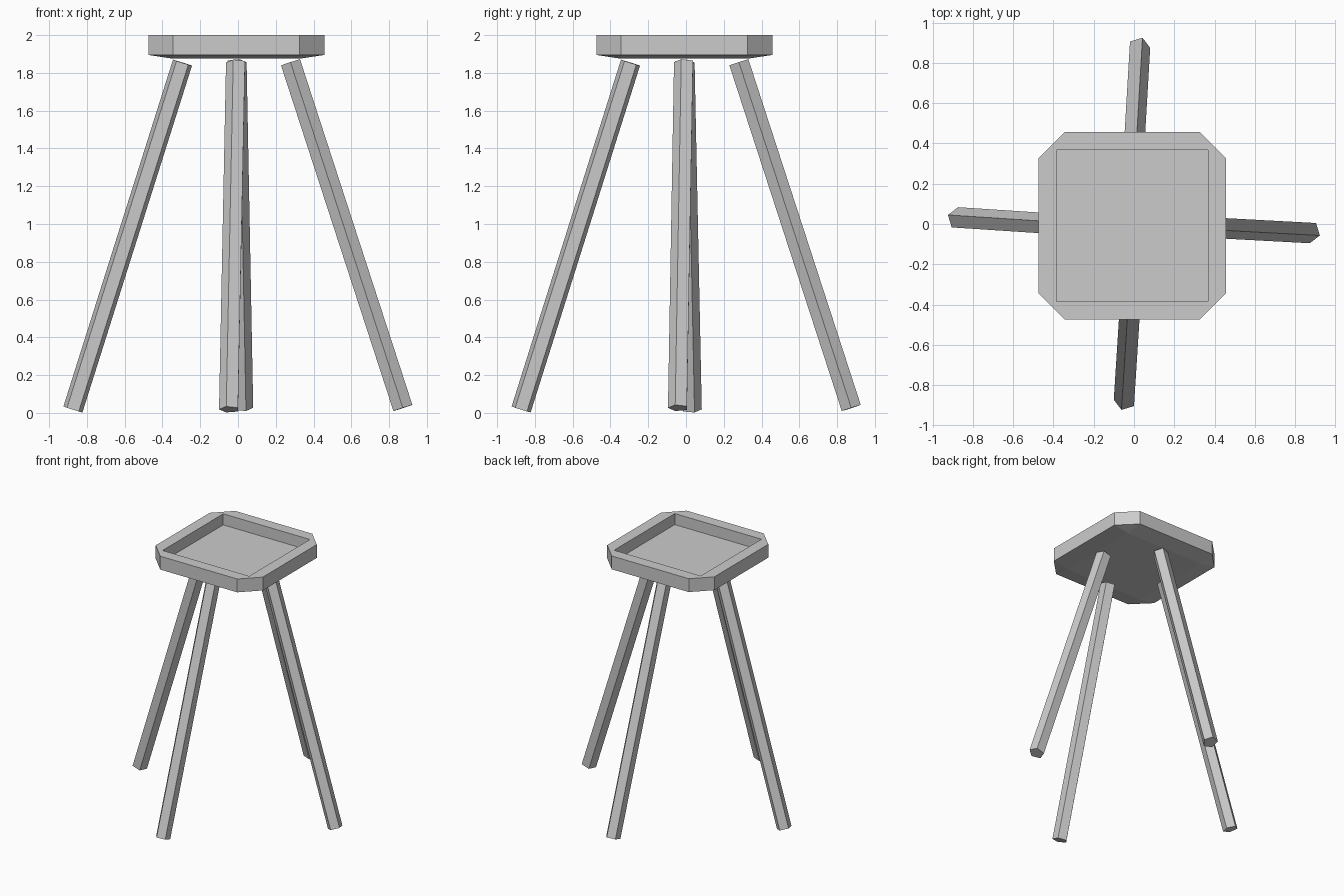
import bpy, bmesh
from mathutils import Vector

if "Cube" in bpy.data.objects:
    bpy.data.objects.remove(bpy.data.objects["Cube"])

CX = CY = -0.009          # seat centre
SIGNS = [(1, 1), (-1, 1), (-1, -1), (1, -1)]


def new_object(name, bm):
    bmesh.ops.recalc_face_normals(bm, faces=bm.faces)
    mesh = bpy.data.meshes.new(name)
    bm.to_mesh(mesh)
    bm.free()
    obj = bpy.data.objects.new(name, mesh)
    bpy.context.collection.objects.link(obj)
    return obj


# Seat: chamfered slab with a square tray on top and a shallow bulge below
def octagon(bm, half, flat, z):
    ring = []
    for i, (sx, sy) in enumerate(SIGNS):
        pair = [(sx * half, sy * flat), (sx * flat, sy * half)]
        for x, y in (pair if i % 2 == 0 else pair[::-1]):
            ring.append(bm.verts.new((CX + x, CY + y, z)))
    return ring


def square(bm, half, z):
    return [bm.verts.new((CX + sx * half, CY + sy * half, z)) for sx, sy in SIGNS]


def bridge(bm, a, b):
    n = len(a)
    for i in range(n):
        bm.faces.new((a[i], a[(i + 1) % n], b[(i + 1) % n], b[i]))


def bridge_to_square(bm, octo, sq):
    for i in range(4):
        j = (i + 1) % 4
        bm.faces.new((octo[2 * i], octo[2 * i + 1], sq[i]))
        bm.faces.new((octo[2 * i + 1], octo[2 * j], sq[j], sq[i]))


bm = bmesh.new()
top = octagon(bm, 0.466, 0.335, 2.0)
low = octagon(bm, 0.466, 0.335, 1.895)
lip = square(bm, 0.377, 2.0)
floor = square(bm, 0.377, 1.913)
base = square(bm, 0.335, 1.875)
bridge(bm, top, low)
bridge_to_square(bm, top, lip)
bridge(bm, lip, floor)
bm.faces.new(floor)
bridge_to_square(bm, low, base)
bm.faces.new(base)
new_object("seat", bm)


# Legs: splayed five-sided bars, one vertex pointing clockwise around the stool
def leg(name, foot, head, clockwise, radius=0.0555):
    foot, head = Vector(foot), Vector(head)
    axis = (head - foot).normalized()
    u = Vector(clockwise)
    u = (u - axis * u.dot(axis)).normalized()
    v = axis.cross(u)
    bm = bmesh.new()
    bmesh.ops.create_cone(bm, cap_ends=True, segments=5, radius1=radius,
                          radius2=radius, depth=(head - foot).length)
    # turn the primitive so that its first vertex lies along u
    first = min((w.co.to_2d() for w in bm.verts), key=lambda p: -p.y)
    d = first.normalized()
    mid = (foot + head) / 2
    for w in bm.verts:
        x = w.co.x * d.x + w.co.y * d.y
        y = w.co.y * d.x - w.co.x * d.y
        w.co = mid + u * x + v * y + axis * w.co.z
    new_object(name, bm)


leg("right_leg", (0.873, -0.040, 0.026), (0.278, -0.008, 1.856), (0, -1, 0))
leg("back_leg", (0.025, 0.875, 0.026), (-0.010, 0.280, 1.856), (1, 0, 0))
leg("left_leg", (-0.874, 0.028, 0.018), (-0.294, -0.010, 1.854), (0, 1, 0))
leg("front_leg", (-0.045, -0.873, 0.018), (-0.008, -0.294, 1.854), (-1, 0, 0))
